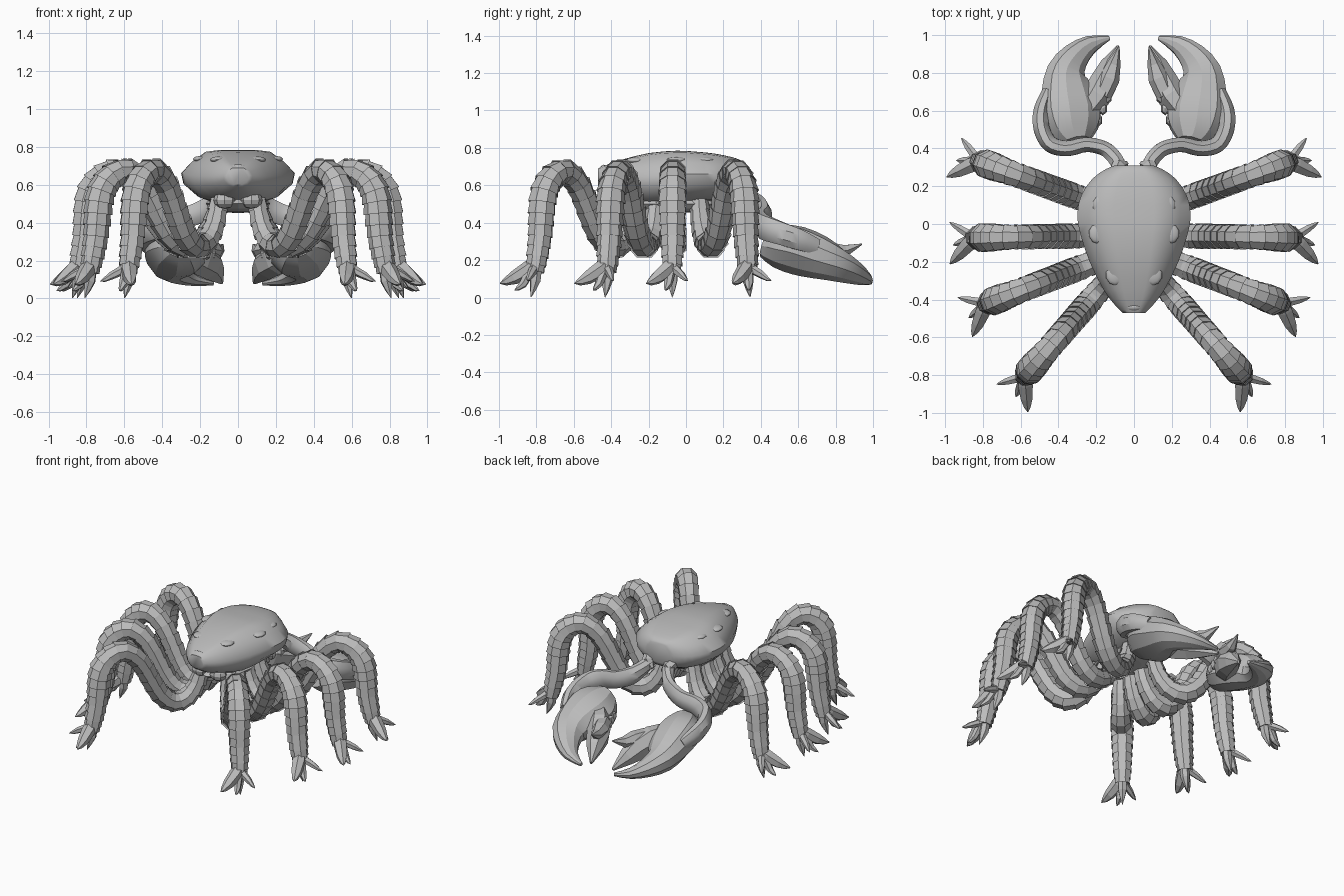
import bpy, bmesh, math
from mathutils import Vector

if "Cube" in bpy.data.objects:
    bpy.data.objects.remove(bpy.data.objects["Cube"])

GREY = (0.5, 0.5, 0.5, 1)
shell = bpy.data.materials.new("shell grey")
shell.use_nodes = True
shell.diffuse_color = GREY
shell.node_tree.nodes["Principled BSDF"].inputs["Base Color"].default_value = GREY
UP = Vector((0, 0, 1))


def finish(bm, name, smooth=None):
    bmesh.ops.recalc_face_normals(bm, faces=bm.faces)
    mesh = bpy.data.meshes.new(name)
    bm.to_mesh(mesh)
    bm.free()
    obj = bpy.data.objects.new(name, mesh)
    bpy.context.collection.objects.link(obj)
    mesh.materials.append(shell)
    if smooth:
        bpy.ops.object.select_all(action='DESELECT')
        obj.select_set(True)
        bpy.context.view_layer.objects.active = obj
        bpy.ops.object.shade_smooth_by_angle(angle=math.radians(smooth))


def skin(bm, rings):
    """Bridge a list of point rings and cap both ends."""
    loops = [[bm.verts.new(p) for p in ring] for ring in rings]
    n = len(loops[0])
    for a, b in zip(loops, loops[1:]):
        for i in range(n):
            bm.faces.new((a[i], a[(i + 1) % n], b[(i + 1) % n], b[i]))
    bm.faces.new(loops[0])
    bm.faces.new(loops[-1])


def spline(pts, steps):
    """Catmull-Rom through points of any length."""
    out, last = [], len(pts) - 1
    for i in range(last):
        p0, p1, p2, p3 = (Vector(pts[min(max(i + k, 0), last)]) for k in (-1, 0, 1, 2))
        for s in range(steps):
            t = s / steps
            out.append(0.5 * (2 * p1 + (p2 - p0) * t + (2 * p0 - 5 * p1 + 4 * p2 - p3) * t * t
                              + (3 * p1 - p0 - 3 * p2 + p3) * t ** 3))
    return out + [Vector(pts[-1])]


def tube(bm, path, ref, sides=8, flare=0.0):
    """Loft ellipses along path rows (x, y, z, radius across ref, radius along ref).
    With flare, each span becomes an overlapping armour plate."""
    pos = [Vector(p[:3]) for p in path]
    rings = []
    for i, p in enumerate(path):
        d = (pos[min(i + 1, len(pos) - 1)] - pos[max(i - 1, 0)]).normalized()
        a = (ref - d * ref.dot(d)).normalized()
        b = d.cross(a)
        for k in ((1 + flare, 1 - flare) if flare else (1,)):
            lip = d * flare * 0.05 * (1 if k > 1 else -1)
            rings.append([pos[i] + lip + (a * math.cos(t) * p[4] + b * math.sin(t) * p[3]) * k
                          for t in ((j + 0.5) * math.tau / sides for j in range(sides))])
    skin(bm, rings)


def ball(bm, centre, size, u=12, v=8):
    new = bmesh.ops.create_uvsphere(bm, u_segments=u, v_segments=v, radius=1)["verts"]
    bmesh.ops.scale(bm, vec=size, verts=new)
    bmesh.ops.translate(bm, vec=centre, verts=new)


def pair(build, name, smooth=None):
    """Build the part on the left (+x) and its mirror on the right."""
    for label, sx in (("left", 1), ("right", -1)):
        bm = bmesh.new()
        build(bm)
        bmesh.ops.scale(bm, vec=(sx, 1, 1), verts=bm.verts)
        finish(bm, f"{label}_{name}", smooth)


# Carapace: rows of y, half width, top, bottom
rows = [(-.47, .06, .69, .60), (-.43, .10, .707, .57), (-.35, .16, .735, .53), (-.2, .235, .772, .49),
        (-.05, .285, .785, .50), (.05, .30, .78, .51), (.15, .28, .77, .52), (.24, .22, .752, .53),
        (.29, .15, .735, .55), (.31, .10, .715, .58)]
half = [(0, 1), (.35, .99), (.58, .93), (.82, .55), (1, .12), (.96, -.3), (.72, -.75), (.35, -.97)]
section = half + [(0, -1)] + [(-x, z) for x, z in reversed(half[1:])]
bm = bmesh.new()
skin(bm, [[(x * w, y, (top + low) / 2 + z * (top - low) / 2) for x, z in section]
          for y, w, top, low in spline(rows, 2)])
finish(bm, "carapace", 50)


# Low bumps on the shell
def bumps(bm):
    for x, y, z in ((.19, -.05, .736), (.1, -.27, .733), (.17, .1, .736)):
        ball(bm, (x, y, z), (.05, .055, .017), 10, 8)


pair(bumps, "shell_bumps", 60)

# Rear knob, underside and mouthparts
bm = bmesh.new()
ball(bm, (0, -.44, .655), (.065, .03, .055), 10, 6)
finish(bm, "tail_knob", 40)
bm = bmesh.new()
ball(bm, (0, -.09, .5), (.17, .27, .05), 12, 6)
finish(bm, "belly_plate")


def jaw(bm):
    tube(bm, [(.1, .26, .6, .04, .04), (.08, .31, .57, .04, .04), (.04, .32, .53, .015, .015)], Vector((0, 1, 0)), 6)
    for y in (-.32, -.24):
        ball(bm, (.07, y, .52), (.06, .05, .045), 8, 6)


pair(jaw, "mouthpart")

# Walking legs: root x, root y, angle, reach scale
LEGS = {"front": (.1, .07, 20, 1.03), "second": (.1, -.06, -1, 1.0),
        "third": (.1, -.16, -21, .98), "rear": (.1, -.255, -49, .98)}
# Distance out, height, radius
LEG_PATH = [(0, .52, .05), (.03, .40, .055), (.10, .30, .062), (.2, .278, .068), (.29, .35, .068),
            (.36, .475, .067), (.43, .6, .067), (.525, .673, .067), (.62, .645, .071), (.68, .565, .076),
            (.7, .45, .073), (.71, .33, .066), (.73, .22, .06), (.745, .14, .048)]
# Turn, length, tip height, thickness
TOES = [(-46, .19, .075, .045), (-18, .12, .04, .028), (33, .155, .09, .026)]

for name, (rx, ry, angle, reach) in LEGS.items():
    ang = math.radians(angle)
    out = Vector((math.cos(ang), math.sin(ang), 0))
    side = Vector((-out.y, out.x, 0))
    root = Vector((rx, ry, 0))

    def leg(bm):
        path = [(*(root + out * d * reach + UP * z), r, r) for d, z, r in LEG_PATH]
        tube(bm, spline(path, 2), side, 8, .07)

    def foot(bm):
        ankle = root + out * .745 * reach
        for turn, length, tip, r in TOES:
            a = ang + math.radians(turn)
            d = Vector((math.cos(a), math.sin(a), 0))
            tube(bm, [(*(ankle + d * length * k + UP * z), r * s, r * s) for k, z, s in
                      ((-.1, .2, .7), (.2, .15, 1), (.6, tip + .03, .8), (.85, tip + .008, .45), (1, tip, .05))],
                 d.cross(UP), 6)
        tube(bm, [(*(ankle + out * k + UP * z), r, r) for k, z, r in
                  ((-.01, .16, .03), (0, .09, .03), (.015, .045, .018), (.03, .002, .002))], side, 6)

    pair(leg, name + "_leg")
    pair(foot, name + "_foot")


# Claw arm: an S bend from the shell to the outer edge of the pincer
def arm(bm):
    tube(bm, spline([(.07, .26, .58, .04, .04), (.09, .33, .54, .042, .045), (.15, .395, .48, .042, .06),
                     (.25, .42, .435, .042, .06), (.35, .40, .405, .044, .065), (.44, .42, .375, .046, .07),
                     (.488, .5, .345, .046, .065), (.493, .6, .31, .042, .06), (.46, .7, .27, .03, .045)], 3), UP, 8)


# Pincer: palm with the fixed finger, tilted so its outer edge rides high
def pincer(bm):
    tube(bm, spline([(.31, .43, .30, .08, .09), (.325, .5, .275, .145, .115), (.335, .6, .25, .172, .125),
                     (.355, .71, .215, .143, .115), (.36, .8, .175, .11, .09), (.31, .885, .135, .08, .062),
                     (.23, .95, .10, .05, .035), (.13, .985, .08, .012, .012)], 2), Vector((-.4, 0, 1)), 10)


# Movable finger: a deep tapering blade, a spur above it and knobs on its root
def finger(bm):
    tube(bm, [(.27, .58, .25, .06, .08), (.205, .67, .22, .08, .10), (.155, .76, .185, .075, .09),
              (.125, .84, .145, .055, .062), (.085, .94, .085, .008, .012)], UP, 7)
    tube(bm, [(.17, .68, .26, .05, .04), (.13, .77, .25, .055, .05), (.105, .85, .25, .035, .035),
              (.08, .94, .285, .004, .004)], UP, 6)
    for i in range(3):
        ball(bm, (.19 - .025 * i, .55 + .06 * i, .24), (.025, .035, .035), 6, 4)


pair(arm, "claw_arm", 35)
pair(pincer, "pincer", 25)
pair(finger, "pincer_finger")
